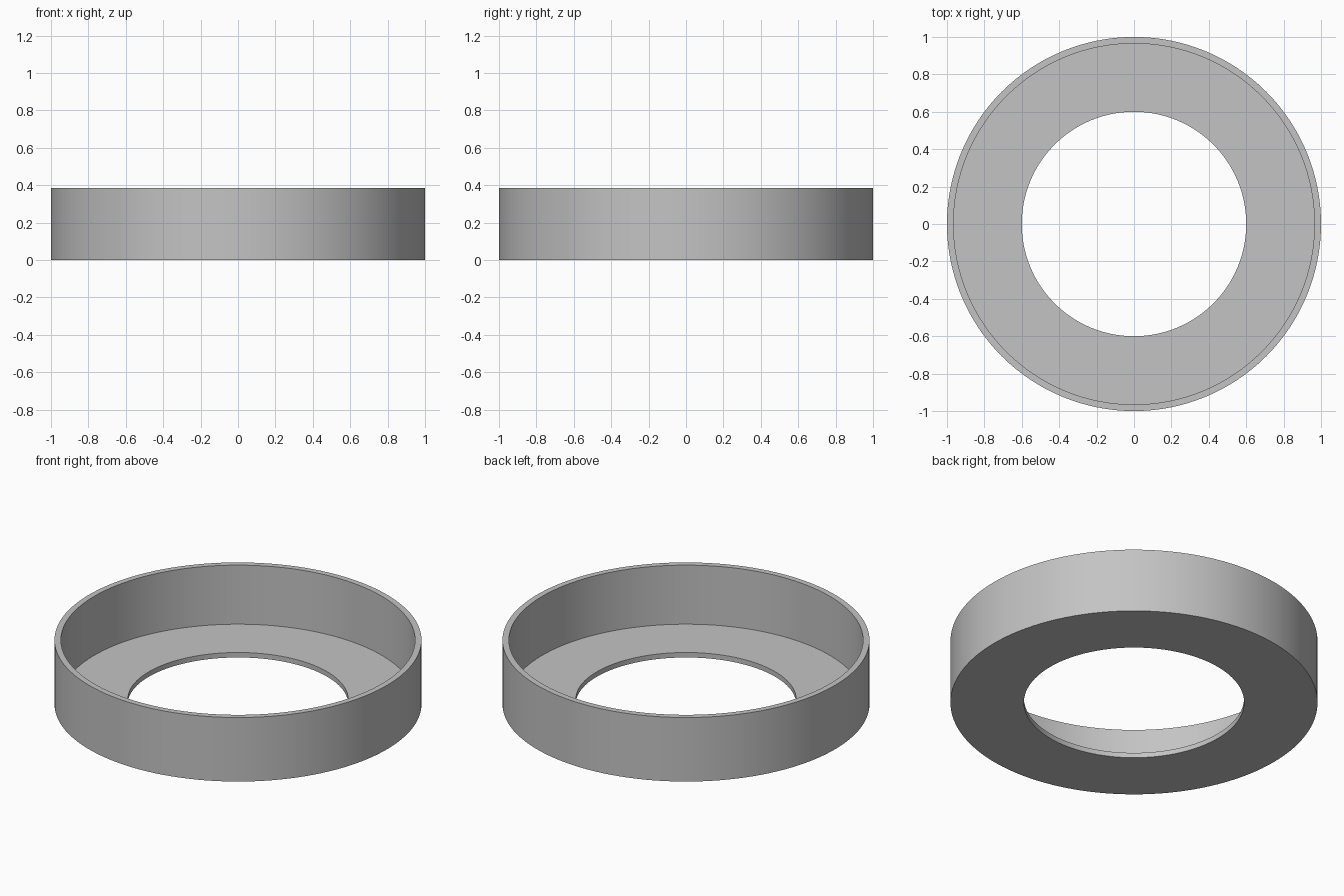
import bpy
import bmesh
import math

cube = bpy.data.objects.get("Cube")
if cube:
    bpy.data.objects.remove(cube, do_unlink=True)

SEGMENTS = 128
OUTER, INNER, HOLE = 1.0, 0.965, 0.6
HEIGHT, FLOOR = 0.385, 0.03

# Plain grey material
grey = bpy.data.materials.new("plain grey")
grey.use_nodes = True
colour = (0.55, 0.55, 0.55, 1)
grey.diffuse_color = colour
grey.node_tree.nodes["Principled BSDF"].inputs["Base Color"].default_value = colour

# L-shaped section: outer wall, rim, inner wall, floor, hole edge, underside
section = [(OUTER, 0), (OUTER, HEIGHT), (INNER, HEIGHT),
           (INNER, FLOOR), (HOLE, FLOOR), (HOLE, 0)]

# Revolve the closed section around z
bm = bmesh.new()
rings = []
for i in range(SEGMENTS):
    a = math.tau * i / SEGMENTS
    rings.append([bm.verts.new((r * math.cos(a), r * math.sin(a), z)) for r, z in section])
for i, ring in enumerate(rings):
    after = rings[(i + 1) % SEGMENTS]
    for j in range(len(section)):
        k = (j + 1) % len(section)
        bm.faces.new((ring[j], after[j], after[k], ring[k]))
bmesh.ops.recalc_face_normals(bm, faces=bm.faces)

mesh = bpy.data.meshes.new("flanged_ring")
bm.to_mesh(mesh)
bm.free()
mesh.materials.append(grey)
ring_object = bpy.data.objects.new("flanged_ring", mesh)
bpy.context.collection.objects.link(ring_object)

# Smooth walls with crisp rims
bpy.ops.object.select_all(action="DESELECT")
ring_object.select_set(True)
bpy.context.view_layer.objects.active = ring_object
bpy.ops.object.shade_smooth_by_angle(angle=math.radians(30))
